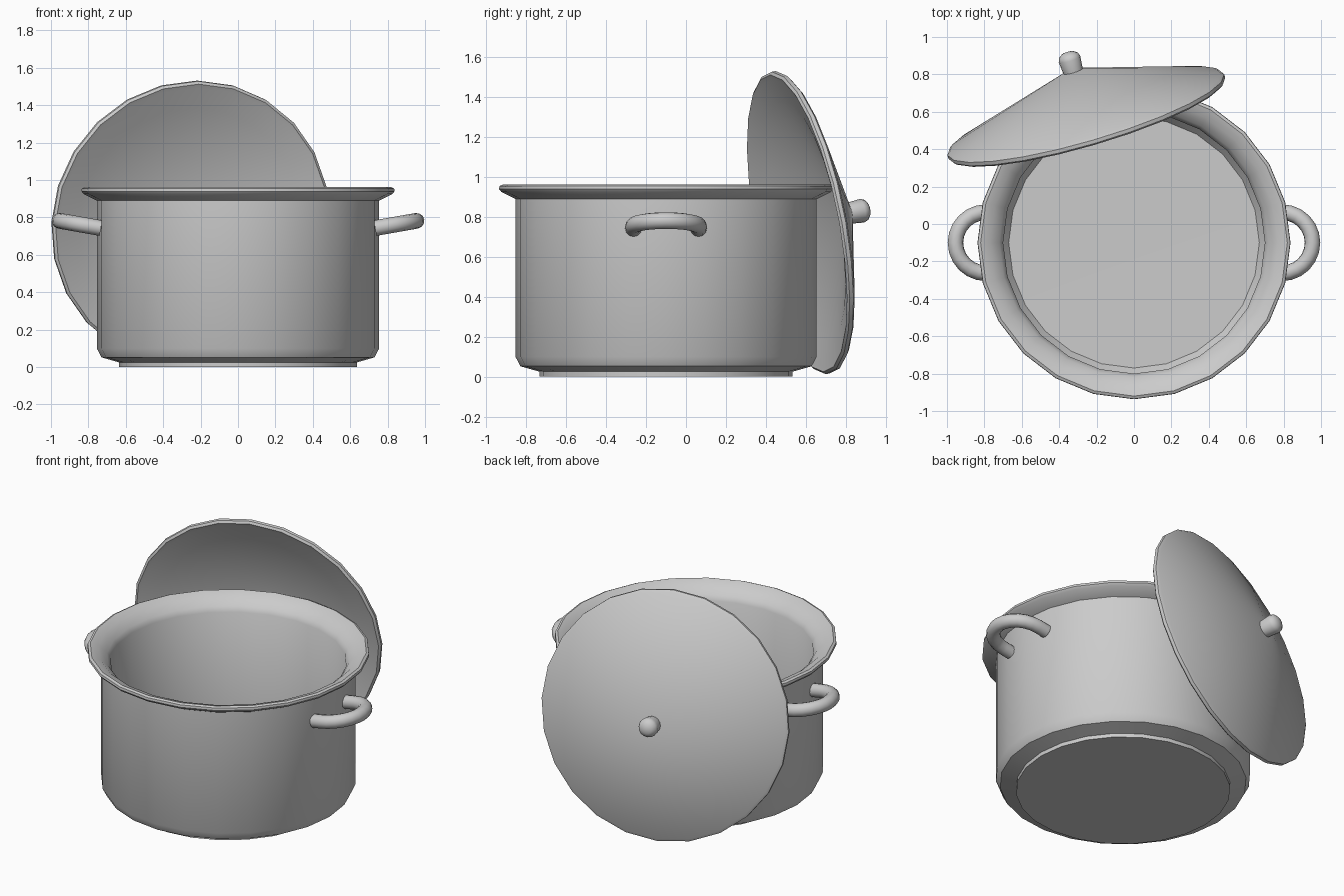
import bpy, bmesh, math
from mathutils import Vector, Matrix

cube = bpy.data.objects.get("Cube")
if cube:
    bpy.data.objects.remove(cube, do_unlink=True)

steel = bpy.data.materials.new("grey_steel")
steel.use_nodes = True
GREY = (0.6, 0.6, 0.6, 1)
steel.diffuse_color = GREY
steel.node_tree.nodes["Principled BSDF"].inputs["Base Color"].default_value = GREY


def finish(name, bm, matrix, angle=35):
    """Turn a bmesh into a smooth-shaded object."""
    bmesh.ops.remove_doubles(bm, verts=bm.verts, dist=0.0005)
    bmesh.ops.recalc_face_normals(bm, faces=bm.faces)
    mesh = bpy.data.meshes.new(name)
    bm.to_mesh(mesh)
    bm.free()
    mesh.materials.append(steel)
    obj = bpy.data.objects.new(name, mesh)
    bpy.context.collection.objects.link(obj)
    obj.matrix_world = matrix
    bpy.ops.object.select_all(action="DESELECT")
    obj.select_set(True)
    bpy.context.view_layer.objects.active = obj
    bpy.ops.object.shade_smooth_by_angle(angle=math.radians(angle))
    return obj


def lathe(name, profile, matrix, steps=24):
    """Spin a (radius, height) profile around the local z axis."""
    bm = bmesh.new()
    verts = [bm.verts.new((r, 0, z)) for r, z in profile]
    edges = [bm.edges.new(pair) for pair in zip(verts, verts[1:])]
    bmesh.ops.spin(bm, geom=verts + edges, cent=(0, 0, 0), axis=(0, 0, 1),
                   angle=2 * math.pi, steps=steps)
    return finish(name, bm, matrix)


def tube(name, path, radius, matrix, sides=12):
    """Sweep a circle along a path lying in the local xy plane."""
    bm = bmesh.new()
    rings = []
    for i, p in enumerate(path):
        t = (path[min(i + 1, len(path) - 1)] - path[max(i - 1, 0)]).normalized()
        side = Vector((-t.y, t.x, 0))
        rings.append([bm.verts.new(p + radius * (
            side * math.cos(2 * math.pi * k / sides)
            + Vector((0, 0, 1)) * math.sin(2 * math.pi * k / sides)))
            for k in range(sides)])
    for a, b in zip(rings, rings[1:]):
        for k in range(sides):
            n = (k + 1) % sides
            bm.faces.new((a[k], a[n], b[n], b[k]))
    bm.faces.new(rings[0])
    bm.faces.new(rings[-1])
    return finish(name, bm, matrix)


# Pot: stepped base, straight wall, flared rim, hollow inside
pot_place = Matrix.Translation((0, -0.1, 0))
lathe("pot", [
    (0, 0), (0.635, 0), (0.635, 0.025), (0.73, 0.052), (0.755, 0.1),
    (0.755, 0.89), (0.825, 0.925), (0.837, 0.94), (0.835, 0.955), (0.82, 0.962),
    (0.77, 0.945), (0.72, 0.9), (0.70, 0.87), (0.70, 0.1), (0.67, 0.06), (0, 0.05),
], pot_place)

# Side handles: U-shaped loops tilted upward
arc = [math.radians(a) for a in range(-90, 91, 15)]
loop = [Vector((0, -0.163, 0))]
loop += [Vector((0.06 + 0.165 * math.cos(a), 0.163 * math.sin(a), 0)) for a in arc]
loop += [Vector((0, 0.163, 0))]
for side, turn in (("left", 0), ("right", math.pi)):
    place = (pot_place @ Matrix.Rotation(turn, 4, "Z")
             @ Matrix.Translation((0.733, 0, 0.743))
             @ Matrix.Rotation(math.radians(-10), 4, "Y"))
    tube(side + "_handle", loop, 0.042, place)

# Lid: shallow cone with a rounded edge, leaning on the back of the pot
lean = Vector((-0.276, 0.943, 0.183)).normalized()
lid_place = (Matrix.Translation((-0.255, 0.575, 0.772))
             @ lean.to_track_quat("Z", "Y").to_matrix().to_4x4())
lathe("lid", [
    (0, 0.275), (0.755, 0.022), (0.771, 0.01), (0.771, -0.01), (0.757, -0.02),
    (0.735, -0.012), (0.62, 0.02), (0, 0.235),
], lid_place)

# Lid knob: short peg with a domed end
lathe("lid_knob", [
    (0, 0.24), (0.052, 0.24), (0.06, 0.325), (0.053, 0.345), (0.032, 0.36), (0, 0.366),
], lid_place, steps=16)
